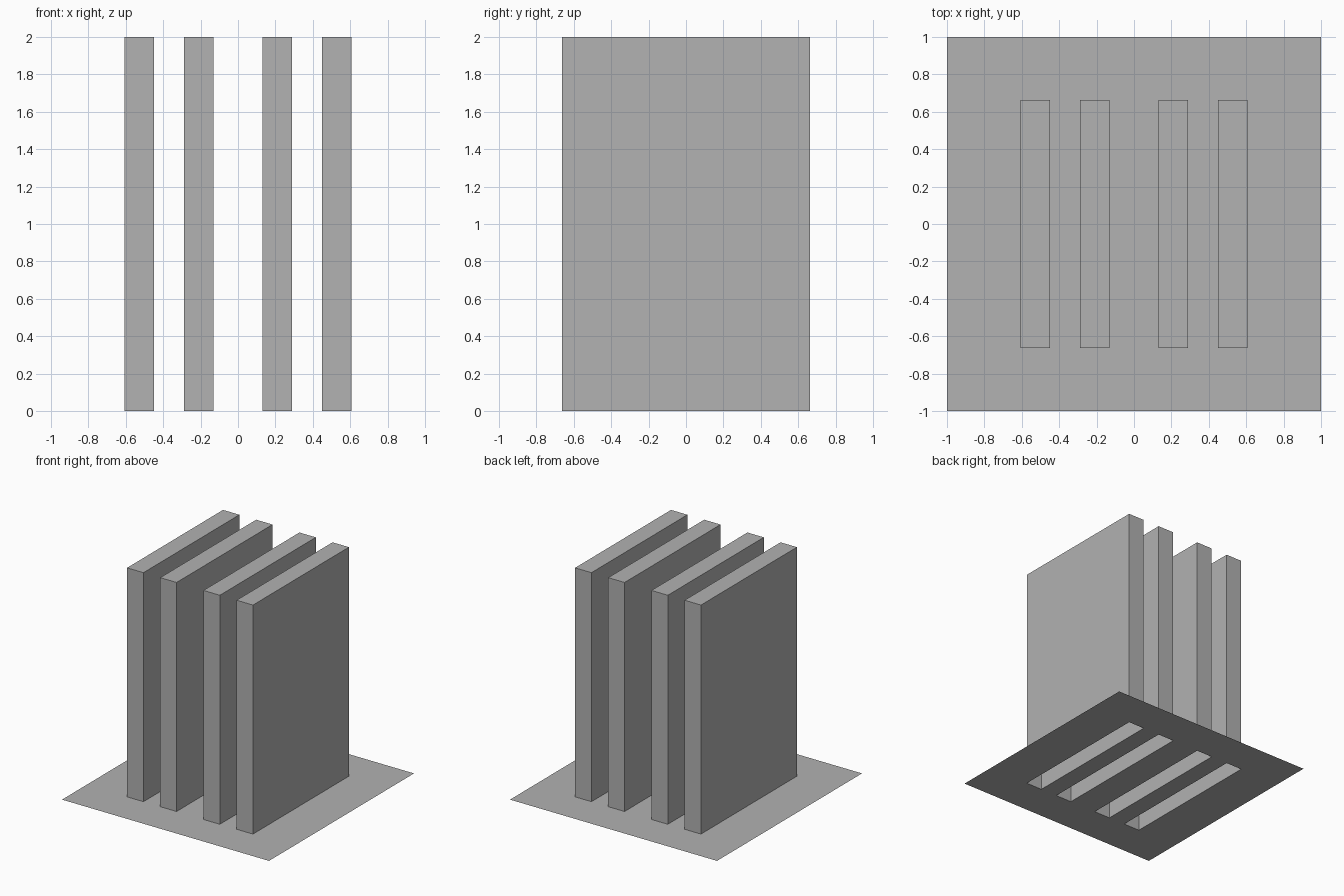
import bpy
import bmesh

# Remove the default cube only
cube = bpy.data.objects.get("Cube")
if cube:
    bpy.data.objects.remove(cube, do_unlink=True)

HEIGHT = 2.0
DEPTH = 0.662                      # half depth of every slab
INNER = [0.13, 0.288, 0.45, 0.608]  # slab edges on one side, mirrored below
xs = [-1.0] + [-x for x in reversed(INNER)] + INNER + [1.0]
ys = [-1.0, -DEPTH, DEPTH, 1.0]

# Single grey material
grey = bpy.data.materials.new("plain grey")
grey.use_nodes = True
colour = (0.445, 0.445, 0.445, 1.0)
grey.diffuse_color = colour
grey.node_tree.nodes["Principled BSDF"].inputs["Base Color"].default_value = colour


def add_object(name, bm):
    bmesh.ops.remove_doubles(bm, verts=bm.verts, dist=0.0001)
    mesh = bpy.data.meshes.new(name)
    bm.to_mesh(mesh)
    bm.free()
    mesh.materials.append(grey)
    obj = bpy.data.objects.new(name, mesh)
    bpy.context.scene.collection.objects.link(obj)
    return obj


def add_quad(bm, corners):
    return bm.faces.new([bm.verts.new(c) for c in corners])


def rectangle(x0, x1, y0, y1, z):
    return [(x0, y0, z), (x1, y0, z), (x1, y1, z), (x0, y1, z)]


# Thin ground sheet with an open slot under each slab
sheet = bmesh.new()
slots = []
for i, (x0, x1) in enumerate(zip(xs, xs[1:])):
    for j, (y0, y1) in enumerate(zip(ys, ys[1:])):
        if j == 1 and i % 2 == 1:
            slots.append((x0, x1, y0, y1))
        else:
            add_quad(sheet, rectangle(x0, x1, y0, y1, 0.0))
add_object("ground_sheet", sheet)

# Upright hollow slabs: four walls and a top, open at the bottom
for number, slot in enumerate(slots, 1):
    slab = bmesh.new()
    low = rectangle(*slot, 0.0)
    high = rectangle(*slot, HEIGHT)
    add_quad(slab, high)
    for k in range(4):
        n = (k + 1) % 4
        add_quad(slab, [low[k], low[n], high[n], high[k]])
    add_object(f"upright_slab_{number}", slab)
